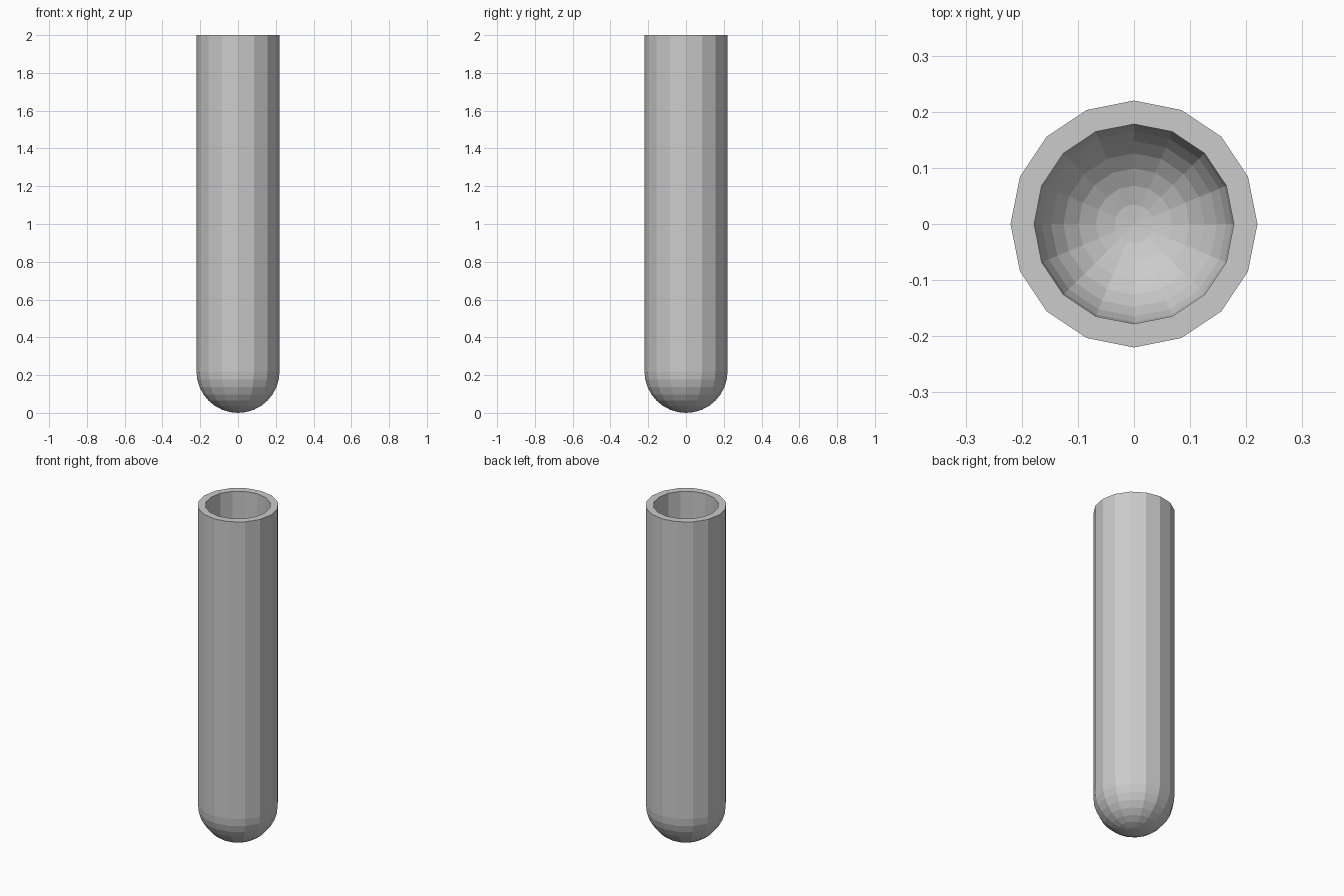
import bpy, bmesh
from math import sin, cos, pi

if "Cube" in bpy.data.objects:
    bpy.data.objects.remove(bpy.data.objects["Cube"])

SIDES, RINGS = 16, 8
OUTER, INNER, HEIGHT = 0.22, 0.178, 2.0


def wall_profile(radius):
    """Round bottom quarter arc followed by the straight wall, as (r, z)."""
    arc = [(radius * sin(k * pi / 2 / RINGS), OUTER - radius * cos(k * pi / 2 / RINGS))
           for k in range(RINGS + 1)]
    return arc + [(radius, HEIGHT)]


# Closed tube section: up the outside, over the flat rim, down the inside
profile = wall_profile(OUTER) + wall_profile(INNER)[::-1]

# Revolve the section around the z axis
bm = bmesh.new()
verts = [bm.verts.new((r, 0, z)) for r, z in profile]
edges = [bm.edges.new(pair) for pair in zip(verts, verts[1:])]
bmesh.ops.spin(bm, geom=verts + edges, cent=(0, 0, 0), axis=(0, 0, 1),
               angle=2 * pi, steps=SIDES, use_merge=False)
bmesh.ops.remove_doubles(bm, verts=bm.verts, dist=0.0005)
bmesh.ops.recalc_face_normals(bm, faces=bm.faces)

# Round-bottomed open tube, flat shaded
mesh = bpy.data.meshes.new("round_bottom_tube")
bm.to_mesh(mesh)
bm.free()
tube = bpy.data.objects.new("round_bottom_tube", mesh)
bpy.context.collection.objects.link(tube)
